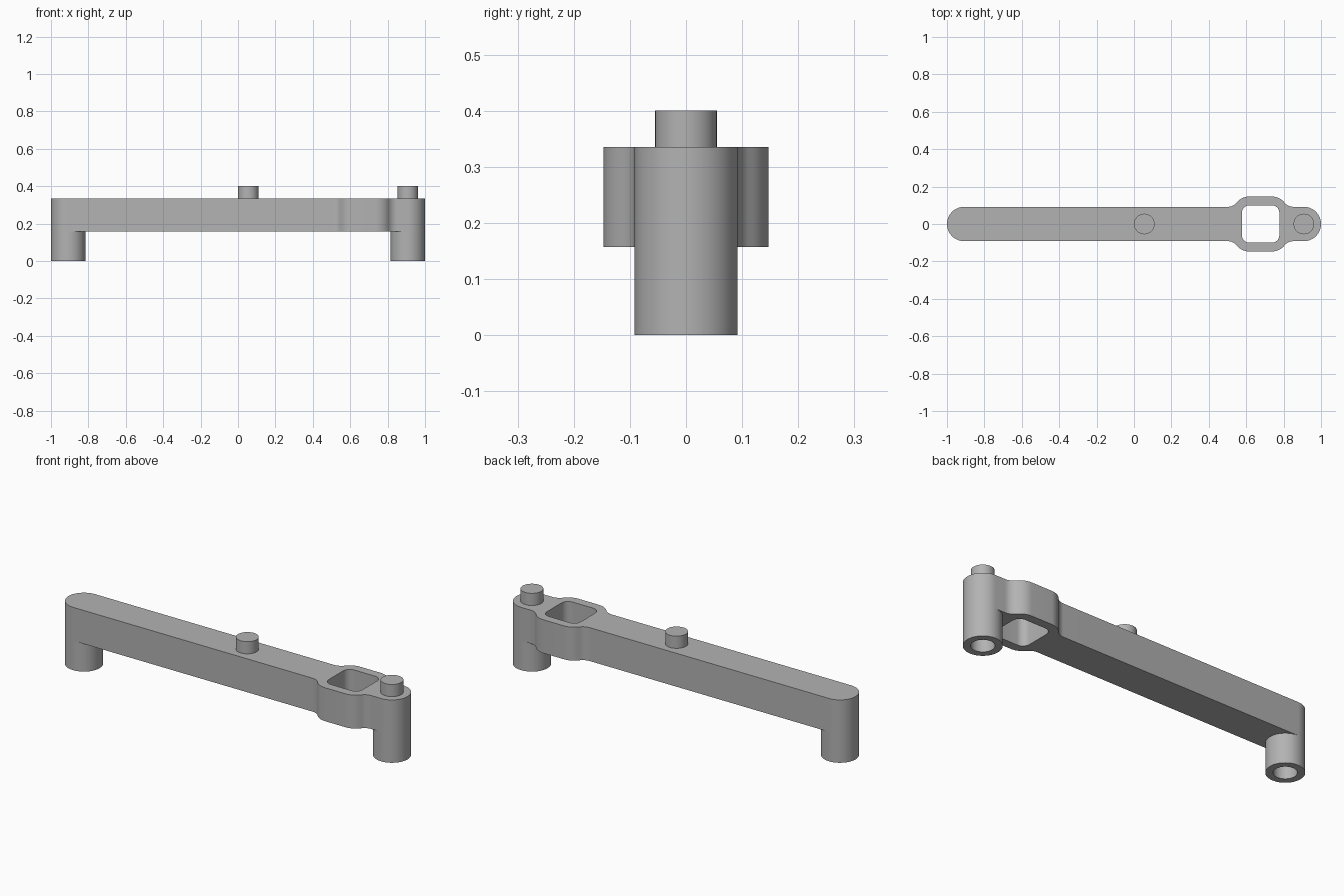
import bpy, bmesh
from math import sin, cos, pi, radians, sqrt, atan2

cube = bpy.data.objects.get("Cube")
if cube:
    bpy.data.objects.remove(cube, do_unlink=True)

grey = bpy.data.materials.new("plain_grey")
grey.use_nodes = True
grey.diffuse_color = (0.45, 0.45, 0.45, 1)
grey.node_tree.nodes["Principled BSDF"].inputs["Base Color"].default_value = grey.diffuse_color

R, END = 0.092, 0.908            # bar half width, end centre
UNDER, TOP, PIN_TOP = 0.157, 0.335, 0.4
HOLE_X, HOLE_HALF, HOLE_R = 0.677, 0.1, 0.04
WALL = 0.047                     # wall around the window
SEG = 48


def finish(bm, name):
    bmesh.ops.recalc_face_normals(bm, faces=bm.faces)
    mesh = bpy.data.meshes.new(name)
    bm.to_mesh(mesh)
    bm.free()
    obj = bpy.data.objects.new(name, mesh)
    bpy.context.collection.objects.link(obj)
    mesh.materials.append(grey)
    bpy.ops.object.select_all(action='DESELECT')
    bpy.context.view_layer.objects.active = obj
    obj.select_set(True)
    bpy.ops.object.shade_smooth_by_angle(angle=radians(30))
    return obj


def arc(cx, cy, r, a, b, n=10):
    return [(cx + r * cos(a + (b - a) * i / n), cy + r * sin(a + (b - a) * i / n))
            for i in range(n + 1)]


def lathe(name, x, profile):
    """Spin a radius/height profile about a vertical axis at x."""
    bm = bmesh.new()
    verts = [bm.verts.new((x + r, 0, z)) for r, z in profile]
    edges = [bm.edges.new(pair) for pair in zip(verts, verts[1:])]
    bmesh.ops.spin(bm, geom=verts + edges, cent=(x, 0, 0), axis=(0, 0, 1),
                   angle=2 * pi, steps=SEG, use_merge=True)
    bmesh.ops.remove_doubles(bm, verts=bm.verts, dist=1e-5)
    return finish(bm, name)


# Upper half of the bar outline, from the right end to the left end
corner_r = HOLE_R + WALL
dx, cy = HOLE_HALF - HOLE_R, HOLE_HALF - HOLE_R
fillet = 0.06
rise = R + fillet - cy
run = sqrt((corner_r + fillet) ** 2 - rise ** 2)
tilt = atan2(rise, run)
right_x, left_x = HOLE_X + dx, HOLE_X - dx
half = arc(END, 0, R, 0, pi / 2, SEG // 4)
half += arc(right_x + run, R + fillet, fillet, -pi / 2, -pi + tilt)
half += arc(right_x, cy, corner_r, tilt, pi / 2)
half += arc(left_x, cy, corner_r, pi / 2, pi - tilt)
half += arc(left_x - run, R + fillet, fillet, -tilt, -pi / 2)
half += arc(-END, 0, R, pi / 2, pi, SEG // 4)
outline = half + [(x, -y) for x, y in reversed(half)]

# Rounded square window
window = []
for k, (sx, sy) in enumerate([(1, 1), (-1, 1), (-1, -1), (1, -1)]):
    window += arc(HOLE_X + sx * dx, sy * cy, HOLE_R, k * pi / 2, (k + 1) * pi / 2, 8)

# Bar with the window cut through it
bm = bmesh.new()
for loop in (outline, window):
    vs = [bm.verts.new((x, y, UNDER)) for x, y in loop]
    for a, b in zip(vs, vs[1:] + vs[:1]):
        bm.edges.new((a, b))
bmesh.ops.remove_doubles(bm, verts=bm.verts, dist=1e-4)
bmesh.ops.triangle_fill(bm, edges=bm.edges[:], use_beauty=True, normal=(0, 0, 1))
out = bmesh.ops.extrude_face_region(bm, geom=bm.faces[:], use_keep_orig=True)
bmesh.ops.translate(bm, vec=(0, 0, TOP - UNDER),
                    verts=[g for g in out["geom"] if isinstance(g, bmesh.types.BMVert)])
bmesh.ops.dissolve_limit(bm, angle_limit=radians(0.5), verts=bm.verts, edges=bm.edges)
finish(bm, "bar")

# Hollow legs under both ends
BORE, DEPTH = 0.056, 0.12
for name, x in (("left_leg", END), ("right_leg", -END)):
    lathe(name, x, [(0, DEPTH), (BORE, DEPTH), (BORE, 0), (R, 0), (R, UNDER)])

# Pins on the top face
for name, x in (("middle_pin", 0.055), ("end_pin", END)):
    lathe(name, x, [(0.055, TOP), (0.055, PIN_TOP), (0, PIN_TOP)])
